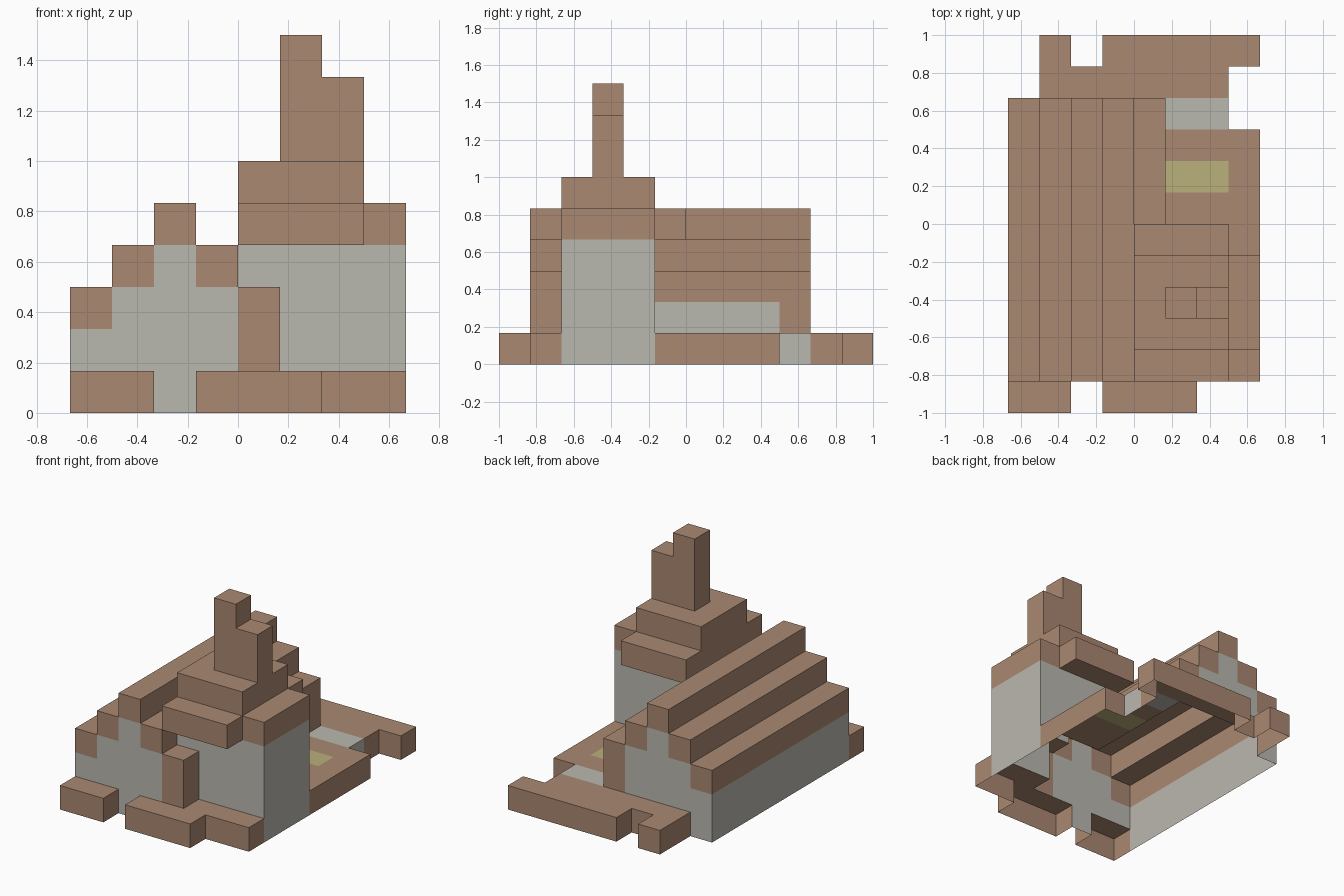
import bpy, bmesh, math
from mathutils import Vector

if "Cube" in bpy.data.objects:
    bpy.data.objects.remove(bpy.data.objects["Cube"])

U = 1 / 6  # edge length of one block


def material(name, rgb):
    m = bpy.data.materials.new(name)
    m.diffuse_color = (*rgb, 1)
    m.use_nodes = True
    m.node_tree.nodes["Principled BSDF"].inputs["Base Color"].default_value = m.diffuse_color
    return m


BROWN, GREY, OLIVE = 0, 1, 2
MATS = [material("brown_wood", (0.40, 0.246, 0.165)),
        material("grey_plaster", (0.49, 0.48, 0.43)),
        material("olive_grass", (0.49, 0.44, 0.20))]


def box(x0, x1, y0, y1, z0, z1):
    return {(x, y, z) for x in range(x0, x1) for y in range(y0, y1) for z in range(z0, z1)}


# House: stepped gable roof, one column height per block of width
HEIGHTS = {-4: 3, -3: 4, -2: 5, -1: 4}
house = set()
for x, h in HEIGHTS.items():
    house |= box(x, x + 1, -5, 4, 0, h)
house |= box(0, 1, -1, 3, 0, 3)
HEIGHTS[0] = 3


def house_colour(c, d):
    return BROWN if c[2] >= HEIGHTS[c[0]] - 1 else GREY


def yard_colour(c, d):
    return OLIVE if d[2] == 1 and c[0] in (1, 2) and c[1] == 1 else BROWN


def brown(c, d):
    return BROWN


def grey(c, d):
    return GREY


# Name, blocks, colour rule
PARTS = [
    ("house", house, house_colour),
    ("corner_posts", box(0, 1, -5, -4, 0, 3) | box(0, 1, 3, 4, 0, 3), brown),
    ("tower", box(0, 4, -4, -1, 0, 4), grey),
    ("tower_roof", box(0, 3, -5, 0, 4, 5) | box(3, 4, -4, -1, 4, 5) | box(0, 3, -4, -1, 5, 6), brown),
    ("chimney", box(1, 2, -3, -2, 6, 9) | box(2, 3, -3, -2, 6, 8), brown),
    ("yard", box(1, 4, -1, 3, 0, 1), yard_colour),
    ("stone_slab", box(1, 3, 3, 4, 0, 1), grey),
    ("back_path", box(-3, 3, 4, 5, 0, 1) | box(-3, -2, 5, 6, 0, 1) | box(-1, 4, 5, 6, 0, 1), brown),
    ("front_path", box(-4, -2, -6, -5, 0, 1) | box(-1, 2, -6, -5, 0, 1) | box(1, 4, -5, -4, 0, 1), brown),
]
SOLID = set().union(*(p[1] for p in PARTS))
DIRS = [(1, 0, 0), (-1, 0, 0), (0, 1, 0), (0, -1, 0), (0, 0, 1), (0, 0, -1)]


def build(name, cells, colour):
    """Outer skin of a part: only faces open to the air, open at the ground."""
    bm = bmesh.new()
    for c in sorted(cells):
        for d in DIRS:
            n = tuple(a + b for a, b in zip(c, d))
            if n in SOLID or n[2] < 0:
                continue
            normal = Vector(d)
            side = Vector((d[1], d[2], d[0]))
            up = normal.cross(side)
            mid = Vector(c) + Vector((0.5, 0.5, 0.5)) + normal / 2
            quad = [(-1, -1), (1, -1), (1, 1), (-1, 1)]
            f = bm.faces.new([bm.verts.new((mid + side * i / 2 + up * j / 2) * U) for i, j in quad])
            f.material_index = colour(c, d)
    bmesh.ops.remove_doubles(bm, verts=bm.verts, dist=1e-4)
    # Merge flat regions of one colour
    bmesh.ops.dissolve_limit(bm, angle_limit=math.radians(1), verts=bm.verts,
                             edges=bm.edges, delimit={'MATERIAL'})
    me = bpy.data.meshes.new(name)
    bm.to_mesh(me)
    bm.free()
    for m in MATS:
        me.materials.append(m)
    bpy.context.collection.objects.link(bpy.data.objects.new(name, me))


for part in PARTS:
    build(*part)
